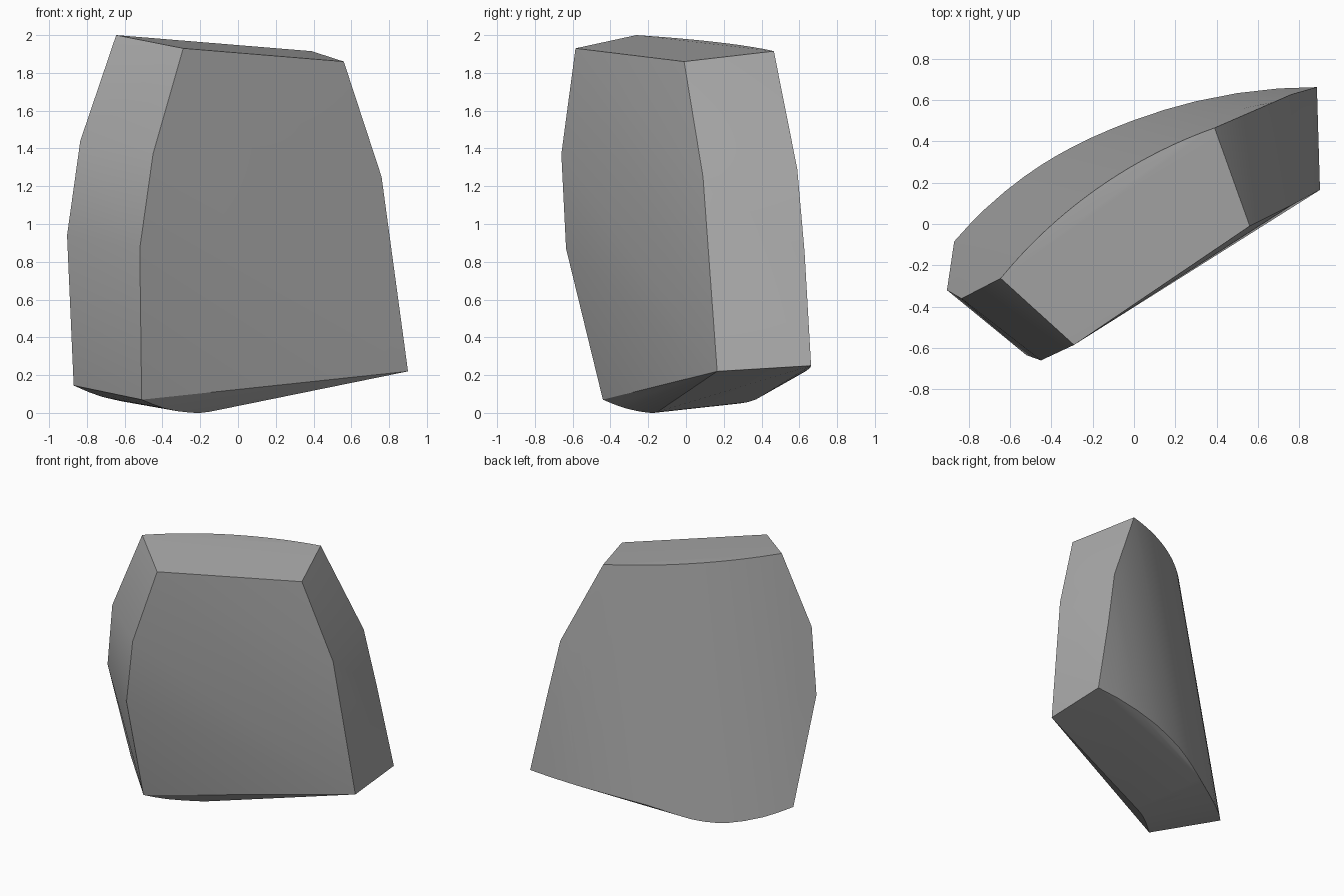
import bpy, bmesh, math
from mathutils import Vector

default = bpy.data.objects.get("Cube")
if default:
    bpy.data.objects.remove(default)

# Outer wall: a leaning cylinder
CENTRE_X, CENTRE_Y, RADIUS = 0.87, -1.713, 2.378
LEAN_X, LEAN_Y = -0.171, 0.04
COLUMNS = 20


def on_wall(x, z):
    """Point of the outer wall at a given x and height."""
    drop = z - 0.18
    across = x + LEAN_X * drop - CENTRE_X
    y = CENTRE_Y + math.sqrt(RADIUS ** 2 - across ** 2) - LEAN_Y * drop
    return Vector((x, y, z))


# Flat inner face: outline corners
points = [Vector(p) for p in (
    (-0.29, -0.585, 1.93), (-0.45, -0.66, 1.37), (-0.52, -0.635, 0.87),
    (-0.51, -0.44, 0.07), (0.56, -0.01, 1.86), (0.76, 0.09, 1.25),
    (0.90, 0.165, 0.22))]

# Outer wall: rows between its two side edges, as (x, z) pairs
wall_rows = [((-0.645, 2.0), (0.39, 1.915)), ((-0.835, 1.44), (0.675, 1.29)),
             ((-0.905, 0.94), (0.763, 0.85))]
for (x0, z0), (x1, z1) in wall_rows:
    for i in range(COLUMNS + 1):
        t = i / COLUMNS
        points.append(on_wall(x0 + (x1 - x0) * t, z0 + (z1 - z0) * t))

# Outer wall: lower rim, dipping towards one end
rim = [(-0.87, 0.145), (-0.79, 0.11), (-0.72, 0.085), (-0.62, 0.062),
       (-0.53, 0.05), (-0.45, 0.05), (-0.38, 0.057), (-0.3, 0.072),
       (-0.2, 0.1), (-0.1, 0.13), (0, 0.155), (0.15, 0.18), (0.3, 0.2),
       (0.5, 0.22), (0.7, 0.237), (0.885, 0.25)]
points += [on_wall(x, z) for x, z in rim]

# Underside: rounded keel behind the inner face
points += [Vector(p) for p in (
    (-0.45, -0.38, 0.045), (-0.39, -0.32, 0.024), (-0.32, -0.255, 0.009),
    (-0.25, -0.2, 0.001), (-0.2, -0.17, 0.0), (-0.15, -0.15, 0.006))]

# Wrap the points into one convex block
bm = bmesh.new()
for p in points:
    bm.verts.new(p)
hull = bmesh.ops.convex_hull(bm, input=bm.verts[:])
loose = [v for v in bm.verts if not v.link_faces]
bmesh.ops.delete(bm, geom=loose, context='VERTS')
bmesh.ops.recalc_face_normals(bm, faces=bm.faces[:])

mesh = bpy.data.meshes.new("curved_block")
bm.to_mesh(mesh)
bm.free()
block = bpy.data.objects.new("curved_block", mesh)
bpy.context.collection.objects.link(block)

# Plain grey material
grey = bpy.data.materials.new("stone_grey")
grey.use_nodes = True
colour = (0.4, 0.4, 0.4, 1)
grey.diffuse_color = colour
grey.node_tree.nodes["Principled BSDF"].inputs["Base Color"].default_value = colour
mesh.materials.append(grey)

bpy.ops.object.select_all(action='DESELECT')
block.select_set(True)
bpy.context.view_layer.objects.active = block
bpy.ops.object.shade_smooth_by_angle(angle=math.radians(25))
